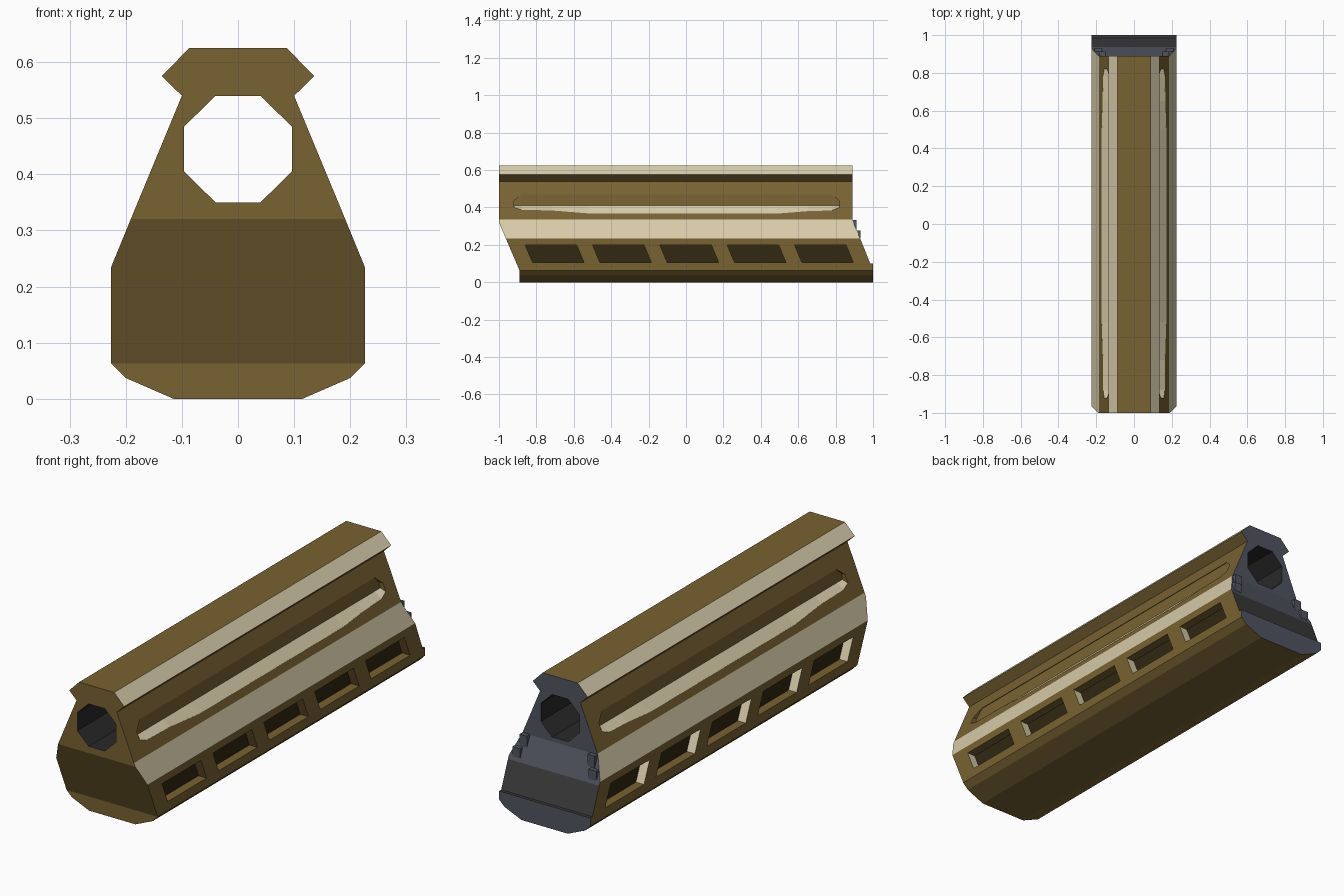
import bpy, bmesh
from mathutils import Vector

cube = bpy.data.objects.get("Cube")
if cube:
    bpy.data.objects.remove(cube, do_unlink=True)

COLOURS = [
    ("brown", (0.19, 0.122, 0.032)),
    ("beige", (0.68, 0.60, 0.40)),
    ("slate grey", (0.08, 0.089, 0.115)),
    ("charcoal", (0.042, 0.042, 0.042)),
    ("bore black", (0.022, 0.022, 0.022)),
    ("pocket brown", (0.032, 0.021, 0.006)),
]
BROWN, BEIGE, SLATE, CHARCOAL, BLACK, POCKET = range(6)
materials = []
for name, rgb in COLOURS:
    m = bpy.data.materials.new(name)
    m.use_nodes = True
    m.diffuse_color = (*rgb, 1)
    m.node_tree.nodes["Principled BSDF"].inputs["Base Color"].default_value = (*rgb, 1)
    materials.append(m)


def loft(name, rings):
    """Closed solid through equal-length rings of points."""
    bm = bmesh.new()
    rows = [[bm.verts.new(p) for p in ring] for ring in rings]
    n = len(rows[0])
    for a, b in zip(rows, rows[1:]):
        for i in range(n):
            bm.faces.new((a[i], a[(i + 1) % n], b[(i + 1) % n], b[i]))
    bm.faces.new(rows[0])
    bm.faces.new(rows[-1])
    bmesh.ops.recalc_face_normals(bm, faces=bm.faces)
    mesh = bpy.data.meshes.new(name)
    bm.to_mesh(mesh)
    bm.free()
    ob = bpy.data.objects.new(name, mesh)
    bpy.context.scene.collection.objects.link(ob)
    return ob


def along_y(name, pts, a, b):
    return loft(name, [[(x, y, z) for x, z in pts] for y in (a, b)])


def along_x(name, pts, a, b):
    return loft(name, [[(x, y, z) for y, z in pts] for x in (a, b)])


def boolean(target, cutter, operation="DIFFERENCE"):
    cutter.hide_render = True
    mod = target.modifiers.new("cut", "BOOLEAN")
    mod.operation = operation
    mod.solver = "EXACT"
    mod.object = cutter
    bpy.context.view_layer.objects.active = target
    bpy.ops.object.modifier_apply(modifier=mod.name)
    bpy.data.objects.remove(cutter, do_unlink=True)


# Body: cross-section with top rail, swept along y
half = [(0.115, 0), (0.2, 0.037), (0.226, 0.063), (0.226, 0.235),
        (0.185, 0.335), (0.1, 0.54), (0.136, 0.575), (0.087, 0.625)]
section = half + [(-x, z) for x, z in reversed(half)]
body = along_y("handguard_body", section, -1.3, 1.3)

# Slanted ends and the rear lip
side = [(-0.89, -0.1), (-0.89, 0.063), (-1, 0.32), (-1, 0.8), (0.89, 0.8),
        (0.89, 0.33), (0.937, 0.22), (0.985, 0.1), (1, 0.1), (1, -0.1)]
boolean(body, along_x("end_trimmer", side, -0.5, 0.5), "INTERSECT")

# Octagonal bore
octagon = [(0.04, 0.35), (0.096, 0.405), (0.096, 0.485), (0.04, 0.54)]
octagon += [(-x, z) for x, z in reversed(octagon)]
boolean(body, along_y("bore_cutter", octagon, -1.5, 1.5))


def flank(z):
    return 0.226 - (z - 0.235) * 0.126 / 0.305


# Long finger grooves, (y, lower edge, upper edge) stations
stations = [(-0.92, 0.4, 0.435), (-0.88, 0.387, 0.47), (-0.72, 0.384, 0.47),
            (-0.52, 0.368, 0.47), (0.5, 0.368, 0.47), (0.65, 0.38, 0.47),
            (0.78, 0.384, 0.47), (0.82, 0.4, 0.435)]
for s in (1, -1):
    rings = [[(s * x, y, z) for x, z in ((0.25, lo), (flank(lo), lo), (0.131, 0.41),
                                         (0.126, hi), (0.25, hi))]
             for y, lo, hi in stations]
    boolean(body, loft("groove_cutter", rings))

    # Row of slanted pockets
    for i in range(5):
        y = -0.86 + 0.36 * i
        outline = [(y, 0.2), (y + 0.275, 0.2), (y + 0.315, 0.105), (y + 0.04, 0.105)]
        boolean(body, along_x("pocket_cutter", outline, s * 0.186, s * 0.3))


# Colour faces by position and direction
def face_colour(verts, c, n):
    top = max(v.z for v in verts)
    low = min(v.z for v in verts)
    wide = max(abs(v.x) for v in verts)
    if wide < 0.0975 and low > 0.345 and top < 0.545 and abs(n.y) < 0.1:
        return BLACK
    if c.y > 0.88 and (n.y > 0.3 or (n.z > 0.9 and top < 0.11)) and wide > 0.13 \
            and not (0.36 < low and top < 0.48):
        return CHARCOAL if 0.09 < low and top < 0.225 else SLATE
    if 0.1 < low and top < 0.205:
        if abs(n.x) > 0.9 and wide < 0.2:
            return POCKET
        if n.y > 0.5:
            return BEIGE
    if low > 0.57 and abs(n.x) > 0.5 and n.z > 0.4:
        return BEIGE
    if low > 0.23 and top < 0.34 and abs(n.x) > 0.8 and n.z > 0.3:
        return BEIGE
    if 0.36 < low and top < 0.415 and n.z > 0.5:
        return BEIGE
    return BROWN


mesh = body.data
mesh.materials.clear()
for m in materials:
    mesh.materials.append(m)
for p in mesh.polygons:
    verts = [mesh.vertices[i].co for i in p.vertices]
    p.material_index = face_colour(verts, Vector(p.center), p.normal)
    p.use_smooth = False

# Stepped teeth at the rear ends of the ledges
for s, side_name in ((1, "left"), (-1, "right")):
    for label, x0, x1, y1, z0, z1 in (("upper", 0.15, 0.186, 0.912, 0.28, 0.332),
                                      ("lower", 0.17, 0.208, 0.932, 0.235, 0.278)):
        pts = [(s * x0, z0), (s * x1, z0), (s * x1, z1), (s * x0, z1)]
        tooth = along_y(f"{side_name}_{label}_tooth", pts, 0.86, y1)
        tooth.data.materials.append(materials[SLATE])
